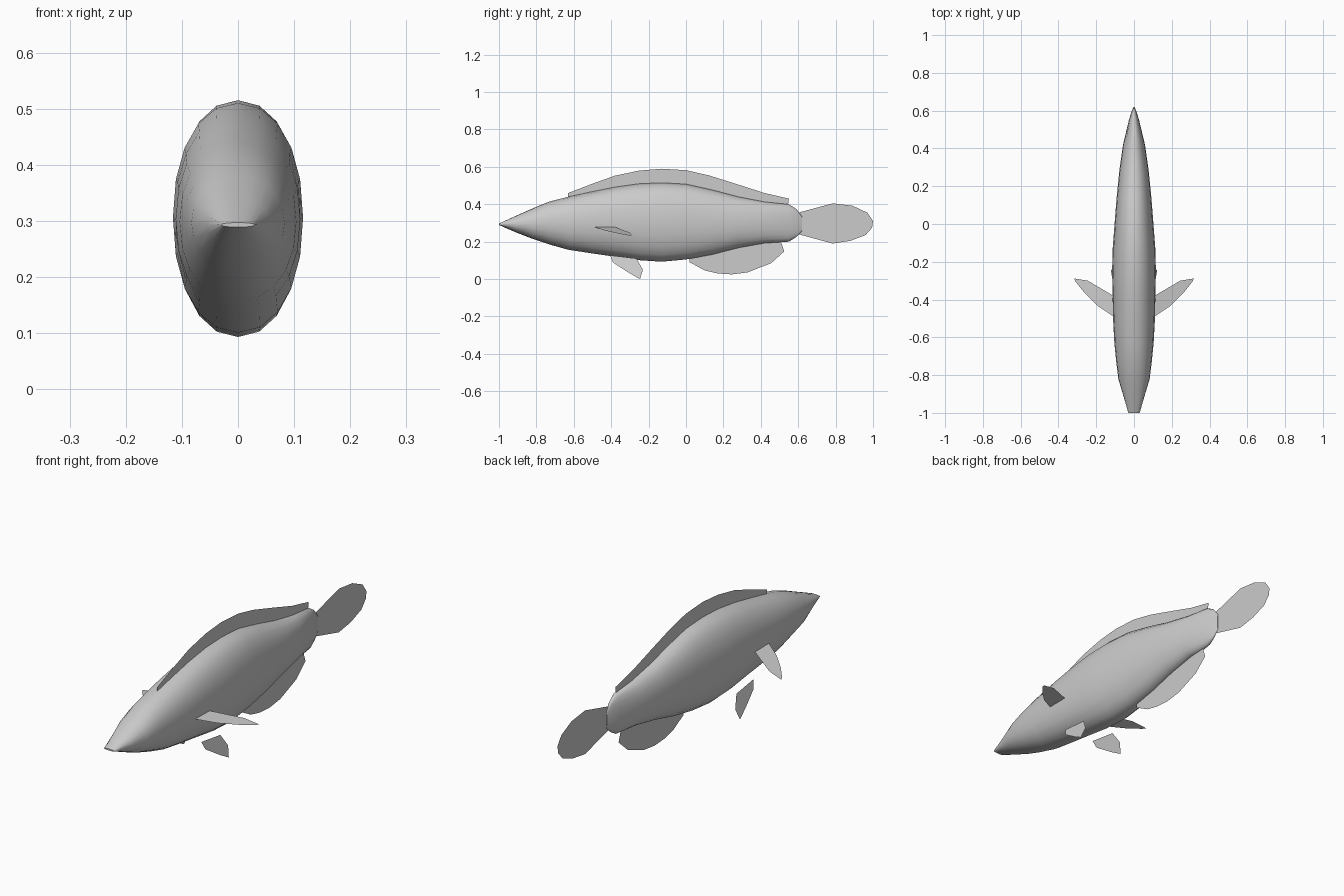
import bpy
import bmesh
from math import cos, sin, tau, radians

default = bpy.data.objects.get("Cube")
if default:
    bpy.data.objects.remove(default, do_unlink=True)

# One plain grey for the whole fish
grey = bpy.data.materials.new("plain grey")
grey.use_nodes = True
colour = (0.6, 0.6, 0.6, 1.0)
grey.diffuse_color = colour
grey.node_tree.nodes["Principled BSDF"].inputs["Base Color"].default_value = colour


def add_object(name, bm):
    """Turn a bmesh into a named grey object."""
    mesh = bpy.data.meshes.new(name)
    bm.to_mesh(mesh)
    bm.free()
    mesh.materials.append(grey)
    obj = bpy.data.objects.new(name, mesh)
    bpy.context.collection.objects.link(obj)
    return obj


def sheet(name, points):
    """A thin fin: one flat outline, triangulated."""
    bm = bmesh.new()
    face = bm.faces.new([bm.verts.new(p) for p in points])
    bmesh.ops.triangulate(bm, faces=[face])
    return add_object(name, bm)


def rounded(value, power=0.93):
    """Slightly fuller than a true ellipse."""
    return abs(value) ** power * (1 if value >= 0 else -1)


# Body: elliptical rings (y, top, bottom, half width) lofted nose to tail
stations = [
    (-1.0, .297, .289, .030),
    (-.91, .338, .250, .056),
    (-.82, .378, .215, .083),
    (-.73, .415, .185, .094),
    (-.63, .440, .157, .104),
    (-.50, .468, .137, .111),
    (-.38, .492, .120, .113),
    (-.25, .510, .101, .116),
    (-.13, .515, .093, .113),
    (.0, .508, .105, .103),
    (.14, .477, .131, .092),
    (.28, .440, .167, .078),
    (.42, .413, .192, .058),
    (.55, .400, .200, .027),
    (.59, .375, .225, .015),
    (.62, .335, .255, .003),
]
SIDES = 20
bm = bmesh.new()
rings = []
for y, top, bottom, half_width in stations:
    middle, half_height = (top + bottom) / 2, (top - bottom) / 2
    ring = []
    for i in range(SIDES):
        a = tau * i / SIDES
        ring.append(bm.verts.new((half_width * rounded(cos(a)), y,
                                  middle + half_height * rounded(sin(a)))))
    rings.append(ring)
for front, back in zip(rings, rings[1:]):
    for i in range(SIDES):
        j = (i + 1) % SIDES
        bm.faces.new((front[i], front[j], back[j], back[i]))
bm.faces.new(rings[0])
bm.faces.new(rings[-1])
bmesh.ops.recalc_face_normals(bm, faces=bm.faces)
body = add_object("body", bm)
bpy.context.view_layer.objects.active = body
body.select_set(True)
bpy.ops.object.shade_smooth_by_angle(angle=radians(60))

# Fins on the centre line, as (y, z) outlines whose bases sit inside the body
centre_fins = {
    "dorsal_fin": [
        (-.63, .43), (-.63, .46), (-.50, .51), (-.38, .553), (-.25, .58),
        (-.13, .59), (0, .582), (.12, .555), (.28, .505), (.42, .46),
        (.55, .43), (.545, .39), (.28, .42), (0, .48), (-.25, .48)],
    "anal_fin": [
        (.02, .13), (.02, .09), (.10, .046), (.17, .03), (.245, .025),
        (.33, .036), (.455, .085), (.525, .148), (.505, .21), (.28, .19)],
    "tail_fin": [
        (.60, .355), (.785, .405), (.89, .392), (.97, .355), (1, .31),
        (.995, .275), (.96, .235), (.88, .205), (.785, .19), (.60, .24)],
}
for name, outline in centre_fins.items():
    sheet(name, [(0, y, z) for y, z in outline])

# Paired fins: pectorals as (x, y), pelvics as (y, z), each on a sloping plane
pectoral = [(.10, -.495), (.19, -.435), (.26, -.367), (.31, -.305),
            (.317, -.288), (.245, -.30), (.10, -.385)]
pelvic = [(-.406, .127), (-.39, .088), (-.30, .03), (-.246, 0),
          (-.23, .05), (-.265, .11)]
for side, s in (("left", 1), ("right", -1)):
    sheet(side + "_pectoral_fin",
          [(s * x, y, .277 - .225 * (x - .115)) for x, y in pectoral])
    sheet(side + "_pelvic_fin",
          [(s * (.084 + .3 * (.127 - z)), y, z) for y, z in pelvic])
